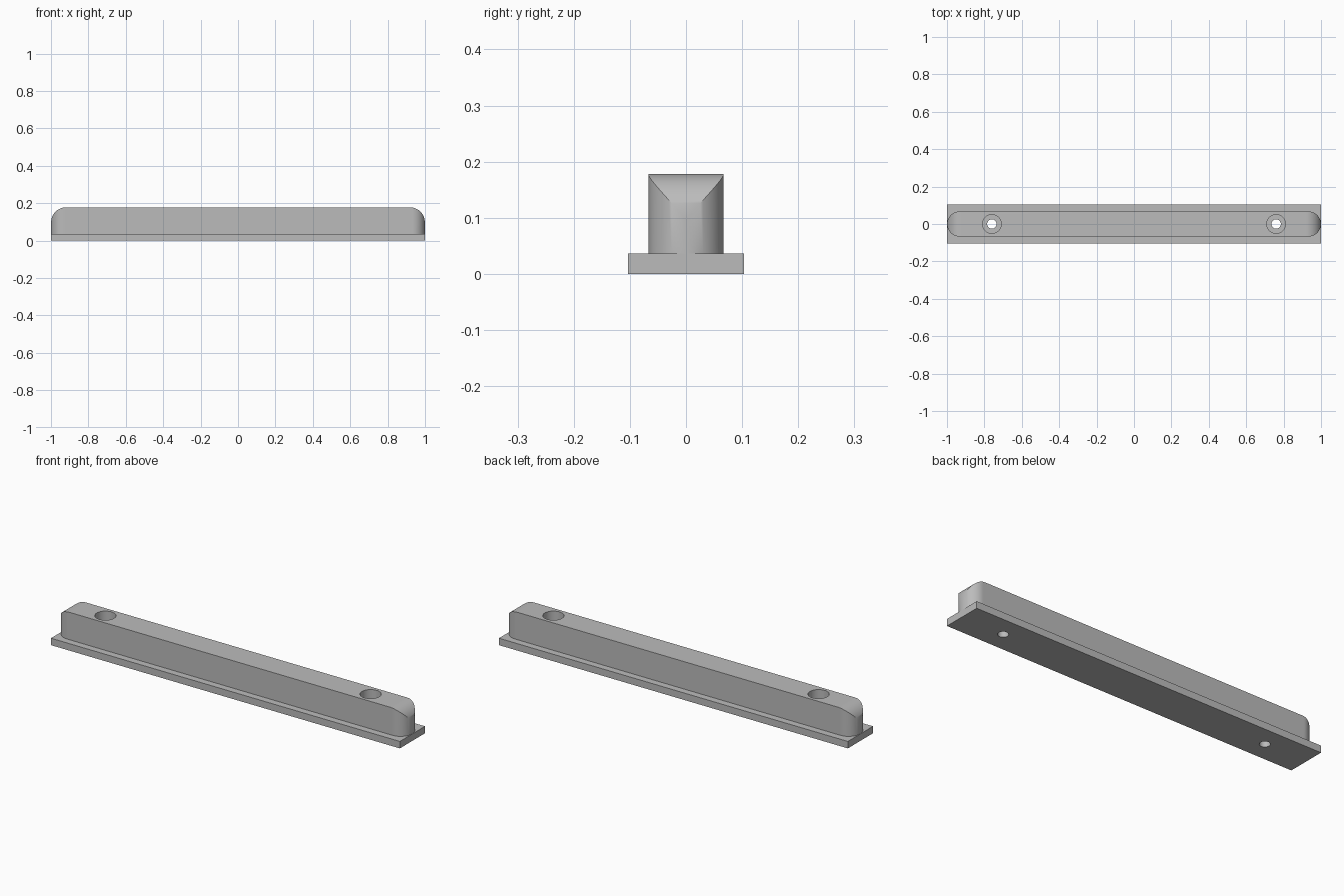
import bpy, bmesh, math

if "Cube" in bpy.data.objects:
    bpy.data.objects.remove(bpy.data.objects["Cube"])

FLANGE_H, TOP = 0.036, 0.178
HALF_L, HALF_W = 0.9992, 0.067
ROUND = 0.08            # rounding of the upper ends
HOLE_X = 0.76

grey = bpy.data.materials.new("plain grey")
grey.use_nodes = True
colour = (0.5, 0.5, 0.5, 1)
grey.diffuse_color = colour
grey.node_tree.nodes["Principled BSDF"].inputs["Base Color"].default_value = colour


def finish(name, bm):
    bmesh.ops.recalc_face_normals(bm, faces=bm.faces)
    mesh = bpy.data.meshes.new(name)
    bm.to_mesh(mesh)
    bm.free()
    mesh.materials.append(grey)
    obj = bpy.data.objects.new(name, mesh)
    bpy.context.collection.objects.link(obj)
    return obj


def cylinder(name, x, radius, z0, z1):
    bm = bmesh.new()
    bmesh.ops.create_cone(bm, cap_ends=True, segments=48, radius1=radius,
                          radius2=radius, depth=z1 - z0)
    bmesh.ops.translate(bm, verts=bm.verts, vec=(x, 0, (z0 + z1) / 2))
    return finish(name, bm)


def boolean(target, tool, operation):
    mod = target.modifiers.new(operation.lower(), "BOOLEAN")
    mod.object, mod.operation, mod.solver = tool, operation, "EXACT"
    bpy.context.view_layer.objects.active = target
    bpy.ops.object.modifier_apply(modifier=mod.name)
    bpy.data.objects.remove(tool)


def top_height(x):
    d = max(0, abs(x) - (HALF_L - ROUND))
    return TOP - ROUND + math.sqrt(max(0, ROUND ** 2 - d ** 2))


# Rail: rectangular sections lofted along x, rounded in plan and at the upper ends
steps = 20
ends = [(HALF_L - ROUND, HALF_W), (HALF_L - ROUND + 0.007, HALF_W)]
for i in range(steps + 1):
    a = math.pi / 2 * i / steps
    ends.append((HALF_L - HALF_W + HALF_W * math.sin(a), HALF_W * math.cos(a)))
stations = [(-x, w) for x, w in reversed(ends)] + ends

bm = bmesh.new()
rings = []
for x, w in stations:
    low, high = FLANGE_H - 0.015, top_height(x)
    rings.append([bm.verts.new(p) for p in
                  ((x, -w, low), (x, w, low), (x, w, high), (x, -w, high))])
for a, b in zip(rings, rings[1:]):
    for i in range(4):
        j = (i + 1) % 4
        bm.faces.new((a[i], a[j], b[j], b[i]))
bmesh.ops.remove_doubles(bm, verts=bm.verts, dist=1e-5)
rail = finish("rail", bm)

# Flat mounting flange
bm = bmesh.new()
bmesh.ops.create_cube(bm, size=1)
bmesh.ops.scale(bm, verts=bm.verts, vec=(2, 0.206, FLANGE_H))
bmesh.ops.translate(bm, verts=bm.verts, vec=(0, 0, FLANGE_H / 2))
body = finish("mounting_rail", bm)
boolean(body, rail, "UNION")

# Counterbored screw holes
for side in (-1, 1):
    boolean(body, cylinder("bore", side * HOLE_X, 0.05, 0.075, 0.3), "DIFFERENCE")
    boolean(body, cylinder("screw_hole", side * HOLE_X, 0.025, -0.1, 0.2), "DIFFERENCE")

bpy.ops.object.select_all(action="DESELECT")
body.select_set(True)
bpy.context.view_layer.objects.active = body
bpy.ops.object.shade_smooth_by_angle(angle=math.radians(30))
